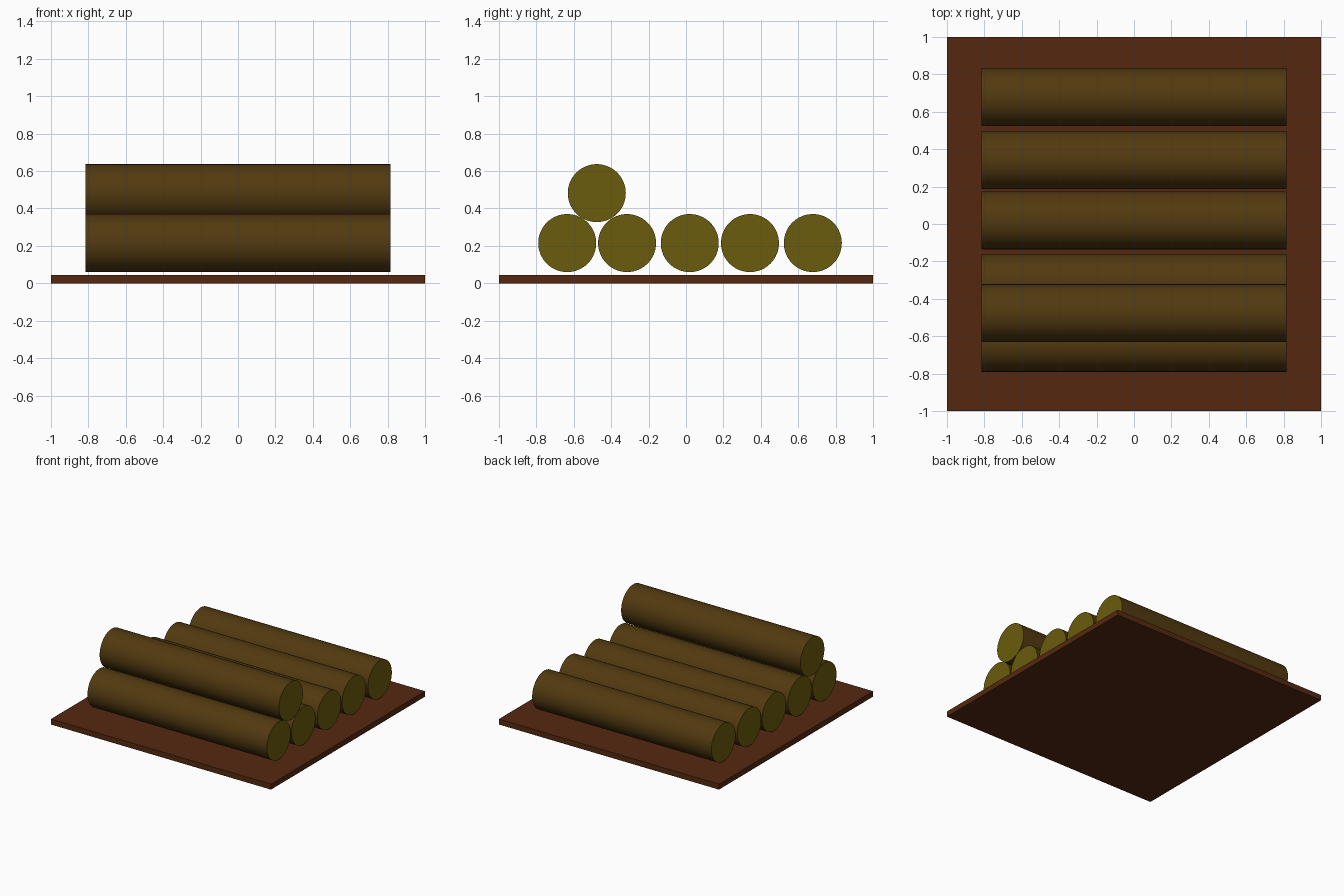
import bpy
import math

if "Cube" in bpy.data.objects:
    bpy.data.objects.remove(bpy.data.objects["Cube"])


def material(name, color):
    mat = bpy.data.materials.new(name)
    mat.diffuse_color = (*color, 1)
    mat.use_nodes = True
    mat.node_tree.nodes["Principled BSDF"].inputs["Base Color"].default_value = mat.diffuse_color
    return mat


bark = material("bark", (0.085, 0.042, 0.005))
cut_wood = material("cut_wood", (0.147, 0.107, 0.004))
board = material("board_wood", (0.09, 0.022, 0.005))

RADIUS, LENGTH = 0.155, 1.63


def add_log(name, y, z):
    bpy.ops.mesh.primitive_cylinder_add(
        vertices=64, radius=RADIUS, depth=LENGTH,
        location=(0, y, z), rotation=(0, math.pi / 2, 0))
    log = bpy.context.object
    log.name = name
    log.data.materials.append(bark)
    log.data.materials.append(cut_wood)
    # sawn ends get the lighter wood colour
    for face in log.data.polygons:
        face.material_index = 1 if abs(face.normal.z) > 0.9 else 0
    bpy.ops.object.shade_smooth_by_angle(angle=math.radians(30))


# base board
bpy.ops.mesh.primitive_cube_add(size=1, location=(0, 0, 0.0225))
base = bpy.context.object
base.name = "base_board"
base.scale = (2, 2, 0.045)
base.data.materials.append(board)

# bottom row of logs
for i, y in enumerate((-0.635, -0.315, 0.02, 0.342, 0.678)):
    add_log(f"bottom_log_{i + 1}", y, 0.215)

# single log resting on top
add_log("top_log", -0.477, 0.482)
